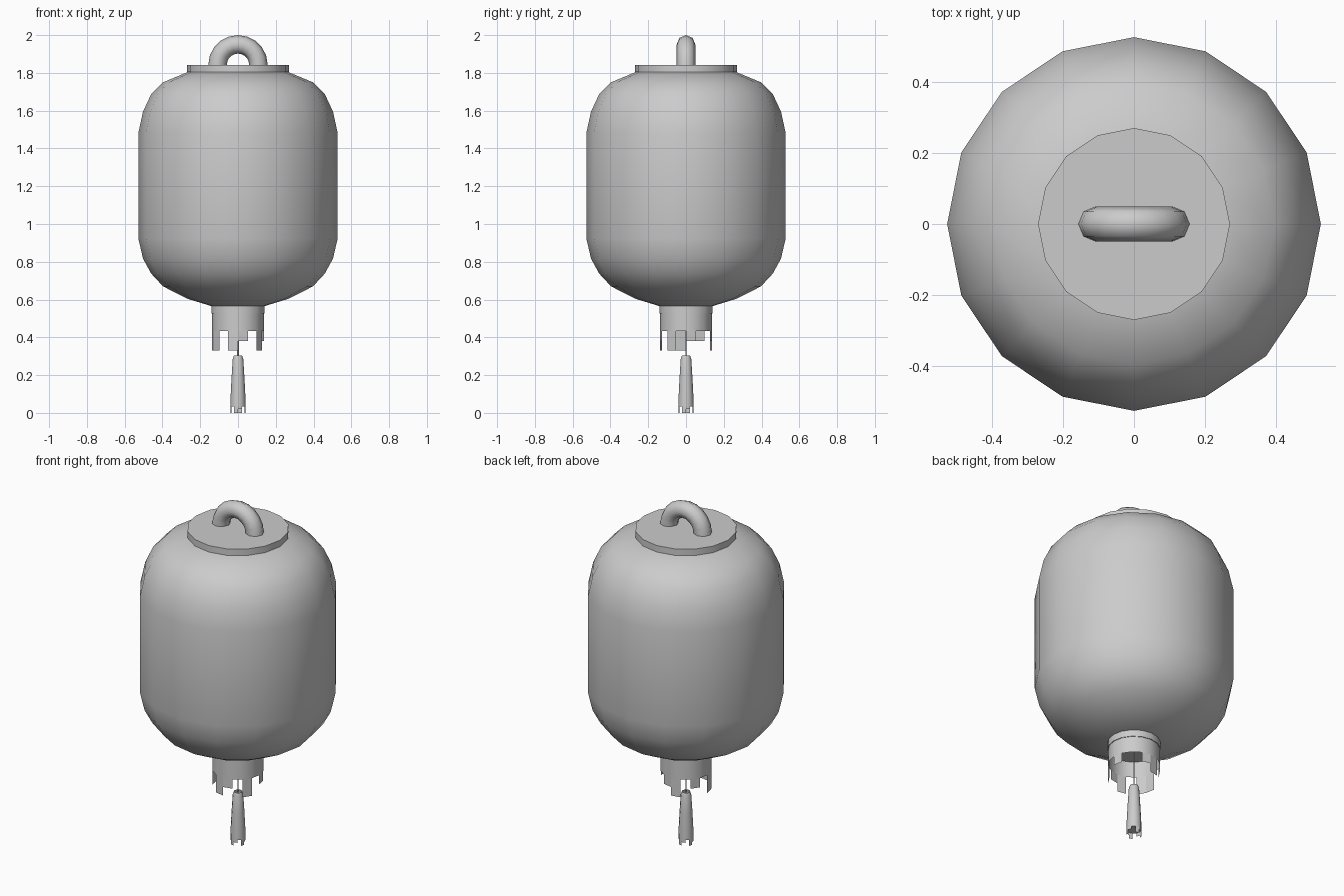
import bpy, bmesh
from math import cos, sin, pi, radians

if "Cube" in bpy.data.objects:
    bpy.data.objects.remove(bpy.data.objects["Cube"])


def finish(name, bm, angle=40, fix=True):
    if fix:
        bmesh.ops.recalc_face_normals(bm, faces=bm.faces)
    me = bpy.data.meshes.new(name)
    bm.to_mesh(me)
    bm.free()
    me.shade_smooth()
    me.set_sharp_from_angle(angle=radians(angle))
    ob = bpy.data.objects.new(name, me)
    bpy.context.collection.objects.link(ob)
    return ob


def bridge(bm, a, b, closed=True):
    n = len(a)
    for i in range(n):
        j = (i + 1) % n
        bm.faces.new((a[i], a[j], b[j], b[i]))


def lathe(name, profile, sides, caps=(True, True)):
    """Revolve (radius, z) points, listed bottom to top, around z."""
    bm = bmesh.new()
    rings = [[bm.verts.new((r * cos(2 * pi * i / sides), r * sin(2 * pi * i / sides), z))
              for i in range(sides)] for r, z in profile]
    for a, b in zip(rings, rings[1:]):
        bridge(bm, a, b)
    if caps[0]:
        bm.faces.new(rings[0][::-1])
    if caps[1]:
        bm.faces.new(rings[-1])
    return finish(name, bm, fix=all(caps))


def fringe(name, radius, z_top, z_ends):
    """Open skirt of flat strips, each with its own lower end."""
    bm = bmesh.new()
    n = len(z_ends)
    for i, z in enumerate(z_ends):
        if z >= z_top:
            continue
        a, b = 2 * pi * i / n, 2 * pi * (i + 1) / n
        bm.faces.new([bm.verts.new((radius * cos(t), radius * sin(t), h))
                      for t, h in ((a, z), (b, z), (b, z_top), (a, z_top))])
    return finish(name, bm, fix=False)


# Lantern body
lathe("lantern_body", [
    (0.14, 0.565), (0.27, 0.605), (0.397, 0.67), (0.46, 0.738), (0.503, 0.817),
    (0.528, 0.925), (0.528, 1.48), (0.503, 1.595), (0.46, 1.687),
    (0.397, 1.75), (0.26, 1.807)], 16)

# Top cap and bottom collar
lathe("top_cap", [(0.271, 1.805), (0.271, 1.843)], 16)
lathe("bottom_collar", [(0.141, 0.527), (0.141, 0.567)], 16)

# Hanging handle: half ring standing on the cap
bm = bmesh.new()
steps, sides, major, minor = 10, 8, 0.108, 0.049
rings = []
for s in range(steps + 1):
    t = pi * s / steps
    rings.append([bm.verts.new((
        (major + minor * cos(2 * pi * k / sides)) * cos(t),
        minor * sin(2 * pi * k / sides),
        1.843 + (major + minor * cos(2 * pi * k / sides)) * sin(t))) for k in range(sides)])
for a, b in zip(rings, rings[1:]):
    bridge(bm, a, b)
bm.faces.new(rings[0])
bm.faces.new(rings[-1])
finish("hanging_handle", bm, 50)

# Fringed skirt: solid band, then ragged strips
lathe("skirt_band", [(0.137, 0.433), (0.137, 0.53)], 16, caps=(False, False))
G, M, L = 0.433, 0.38, 0.33
fringe("skirt_fringe", 0.137, 0.433,
       [M, G, G, M, L, G, M, G, L, L, G, L, M, G, L, G])

# Tassel on a thin cord
lathe("tassel_cord", [(0.004, 0.29), (0.004, 0.53)], 6)
lathe("tassel_body", [(0.022, 0.303), (0.028, 0.285), (0.034, 0.19),
                      (0.039, 0.09), (0.040, 0.035)], 12, caps=(False, True))
fringe("tassel_fringe", 0.040, 0.035,
       [0.02, 0.035, 0.0, 0.02, 0.035, 0.0, 0.015, 0.035, 0.0, 0.02, 0.035, 0.0])
